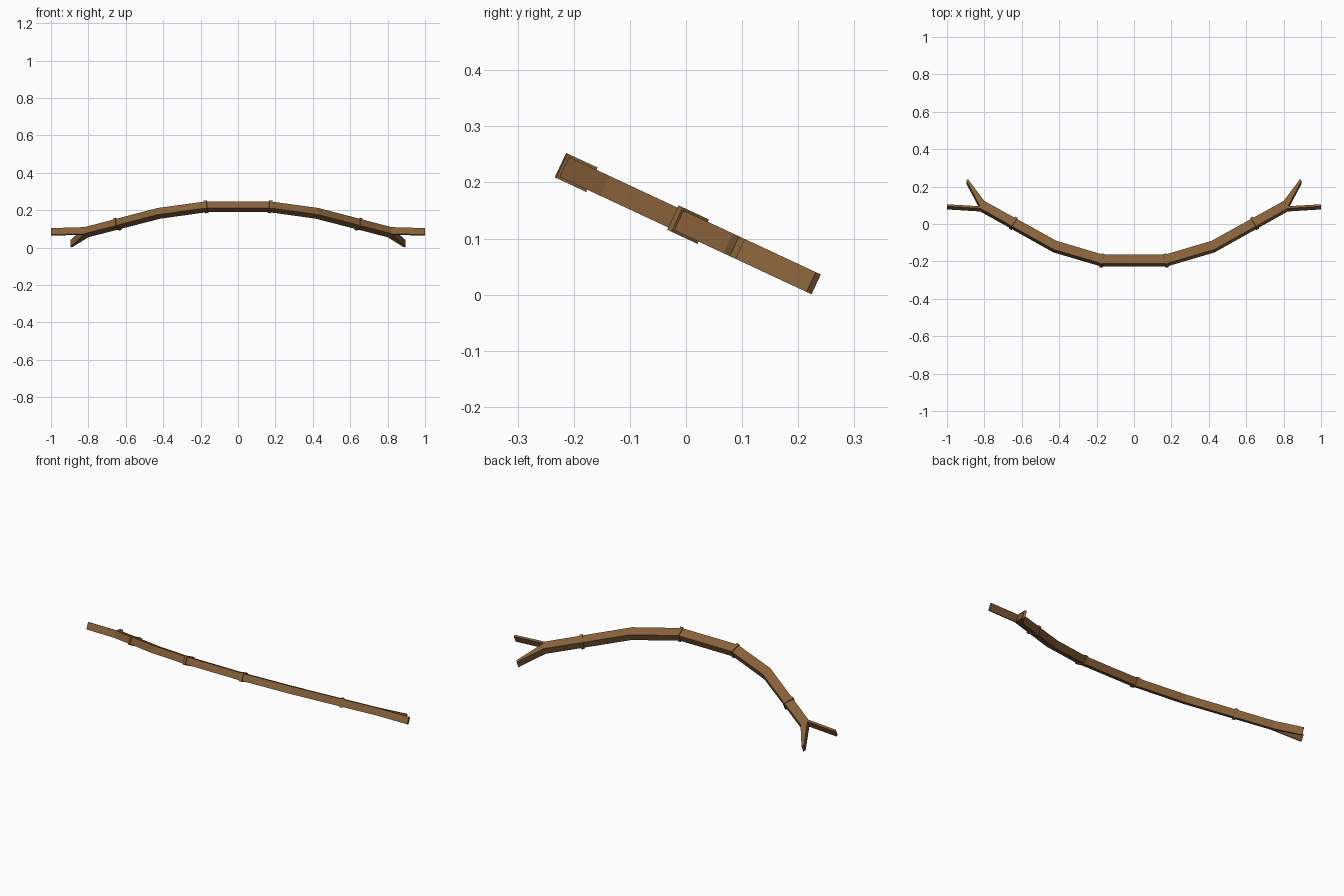
import bpy, bmesh, math
from mathutils import Matrix, Vector

if "Cube" in bpy.data.objects:
    bpy.data.objects.remove(bpy.data.objects["Cube"])

TILT = Matrix.Translation((0, 0, 0.1266)) @ Matrix.Rotation(math.radians(-25), 4, 'X')


def material(name, rgb):
    m = bpy.data.materials.new(name)
    m.diffuse_color = (*rgb, 1)
    m.use_nodes = True
    m.node_tree.nodes["Principled BSDF"].inputs["Base Color"].default_value = m.diffuse_color
    return m


wood = material("brown wood", (0.25, 0.122, 0.042))


def slab(name, outline, thickness, mat):
    """Flat outline in the bow plane, extruded evenly both ways, then tilted."""
    bm = bmesh.new()
    face = bm.faces.new([bm.verts.new((x, y, -thickness / 2)) for x, y in outline])
    top = bmesh.ops.extrude_face_region(bm, geom=[face])["geom"]
    bmesh.ops.translate(bm, vec=(0, 0, thickness),
                        verts=[v for v in top if isinstance(v, bmesh.types.BMVert)])
    bmesh.ops.recalc_face_normals(bm, faces=bm.faces)
    bm.transform(TILT)
    me = bpy.data.meshes.new(name)
    bm.to_mesh(me)
    bm.free()
    me.materials.append(mat)
    ob = bpy.data.objects.new(name, me)
    bpy.context.collection.objects.link(ob)
    return ob


# Bow stave: right half outline, from front edge round the forked tip to the back edge
half = [(0.174, -0.242), (0.43, -0.159), (0.822, 0.083),            # front edge
        (1.0, 0.095), (1.0, 0.107),                                 # outer prong
        (0.824, 0.096),                                             # crotch
        (0.896, 0.246), (0.888, 0.256),                             # inner prong
        (0.8, 0.127), (0.415, -0.108), (0.166, -0.19)]              # back edge
slab("bow_stave", half + [(-x, y) for x, y in reversed(half)], 0.039, wood)

# Four binding bands
for side, label in ((1, "right"), (-1, "left")):
    for x, y, angle, part in ((0.171, -0.216, 9, "inner"), (0.645, 0.004, 31.5, "outer")):
        rot = Matrix.Rotation(math.radians(angle), 2)
        pts = [rot @ Vector(c) + Vector((x, y)) for c in
               ((-.008, -.03), (.008, -.03), (.008, .03), (-.008, .03))]
        slab(f"{part}_band_{label}", [(side * p.x, p.y) for p in pts], 0.048, wood)
